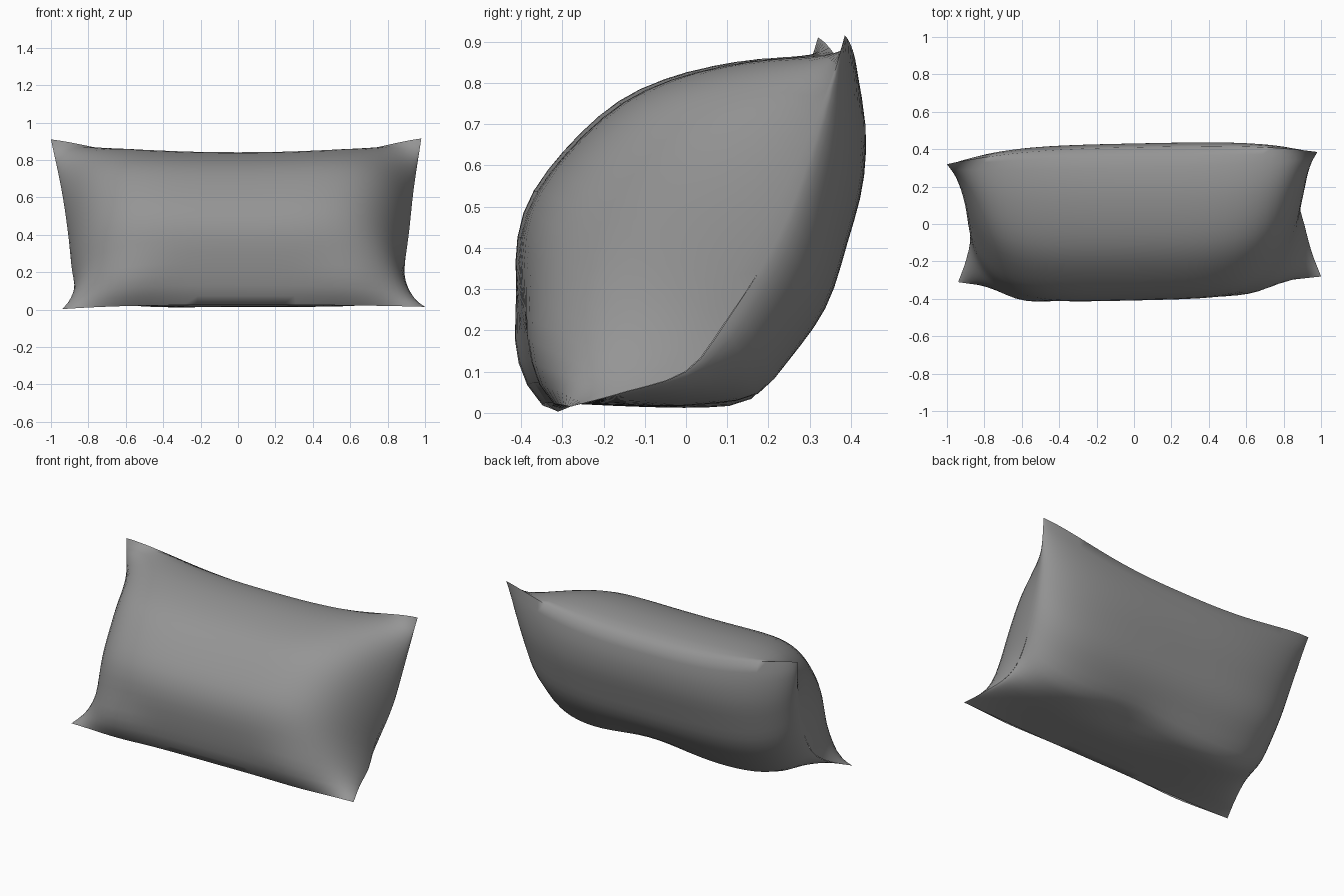
import bpy, bmesh, math
from mathutils import Vector

cube = bpy.data.objects.get("Cube")
if cube:
    bpy.data.objects.remove(cube, do_unlink=True)

NU, NV = 40, 24


def curve(points, n):
    """Smooth curve through points, sampled evenly by length."""
    p = [Vector(q) for q in points]
    p = [2 * p[0] - p[1]] + p + [2 * p[-1] - p[-2]]
    fine = []
    for a, b, c, d in zip(p, p[1:], p[2:], p[3:]):
        for k in range(20):
            t = k / 20
            fine.append(0.5 * (2 * b + (c - a) * t + (2 * a - 5 * b + 4 * c - d) * t * t
                               + (3 * b - a - 3 * c + d) * t ** 3))
    fine.append(p[-2])
    length = [0]
    for a, b in zip(fine, fine[1:]):
        length.append(length[-1] + (b - a).length)
    out, i = [], 0
    for k in range(n + 1):
        s = length[-1] * k / n
        while i < len(fine) - 2 and length[i + 1] < s:
            i += 1
        t = (s - length[i]) / max(length[i + 1] - length[i], 1e-9)
        out.append(fine[i].lerp(fine[i + 1], min(t, 1)))
    return out


def bump(value, centre, width):
    return math.exp(-((value - centre) / width) ** 2)


# Middle profiles of the two cloth panels, bottom seam to top seam
front = curve([(0, -.33, .025), (0, -.37, .09), (0, -.40, .25), (0, -.405, .42), (0, -.35, .56),
               (0, -.2, .72), (0, -.05, .80), (0, .15, .84), (0, .33, .83), (0, .41, .79)], NV)
back = curve([(0, -.33, .025), (0, -.12, .015), (0, .08, .01), (0, .17, .03), (0, .25, .13),
              (0, .335, .26), (0, .385, .41), (0, .423, .55), (0, .43, .68), (0, .41, .79)], NV)

# End seams, bottom corner to top corner
seam_left = curve([(1, -.28, .015), (.95, -.15, .05), (.91, 0, .1), (.89, .09, .21),
                   (.915, .22, .42), (.94, .31, .65), (.98, .385, .915)], NV)
seam_right = curve([(-.94, -.31, .003), (-.90, -.2, .05), (-.875, -.08, .12), (-.89, .04, .23),
                    (-.91, .15, .42), (-.945, .24, .65), (-1, .32, .91)], NV)


def cloth_point(profile, u, j):
    v = j / NV
    end = seam_left[j] if u > 0 else seam_right[j]
    a = abs(u)
    inner = math.sin(math.pi * v) ** .35 if 0 < j < NV else 0
    full = (1 - a ** 5) ** .6
    taut = 1 - a ** 3
    f = taut + (full - taut) * inner
    middle = profile[j].copy()
    # The top edge rises towards the corners, and the whole body is slightly skewed
    middle.z += .1 * a ** 2.5 * (middle.z / .84) ** 3
    middle.y += .02 * u
    p = end.lerp(middle, f)
    p.x = u * abs(end.x)
    if profile is front:
        # Lower front corners puff out
        puff = .025 if u > 0 else .035
        p.y -= puff * bump(a, .65, .22) * bump(p.z, .15, .14)
    else:
        # Slack fold where the back meets the underside
        p.z += .05 * bump(u, .15, .35) * bump(p.y, .15, .12) * bump(p.z, 0, .2)
    p.z = max(p.z, 0)
    return p


bm = bmesh.new()
for profile, flip in ((front, False), (back, True)):
    grid = [[bm.verts.new(cloth_point(profile, math.sin(math.pi / 2 * (2 * i / NU - 1)), j))
             for j in range(NV + 1)] for i in range(NU + 1)]
    for i in range(NU):
        for j in range(NV):
            quad = [grid[i][j], grid[i + 1][j], grid[i + 1][j + 1], grid[i][j + 1]]
            bm.faces.new(quad[::-1] if flip else quad)
bmesh.ops.remove_doubles(bm, verts=bm.verts, dist=.0005)
bmesh.ops.recalc_face_normals(bm, faces=bm.faces)

mesh = bpy.data.meshes.new("pillow")
bm.to_mesh(mesh)
bm.free()
pillow = bpy.data.objects.new("pillow", mesh)
bpy.context.collection.objects.link(pillow)

# Plain grey cloth
grey = bpy.data.materials.new("grey cloth")
grey.use_nodes = True
colour = (.3, .3, .3, 1)
grey.diffuse_color = colour
bsdf = grey.node_tree.nodes["Principled BSDF"]
bsdf.inputs["Base Color"].default_value = colour
bsdf.inputs["Roughness"].default_value = .8
mesh.materials.append(grey)

bpy.context.view_layer.objects.active = pillow
pillow.select_set(True)
bpy.ops.object.shade_smooth_by_angle(angle=math.radians(75))
